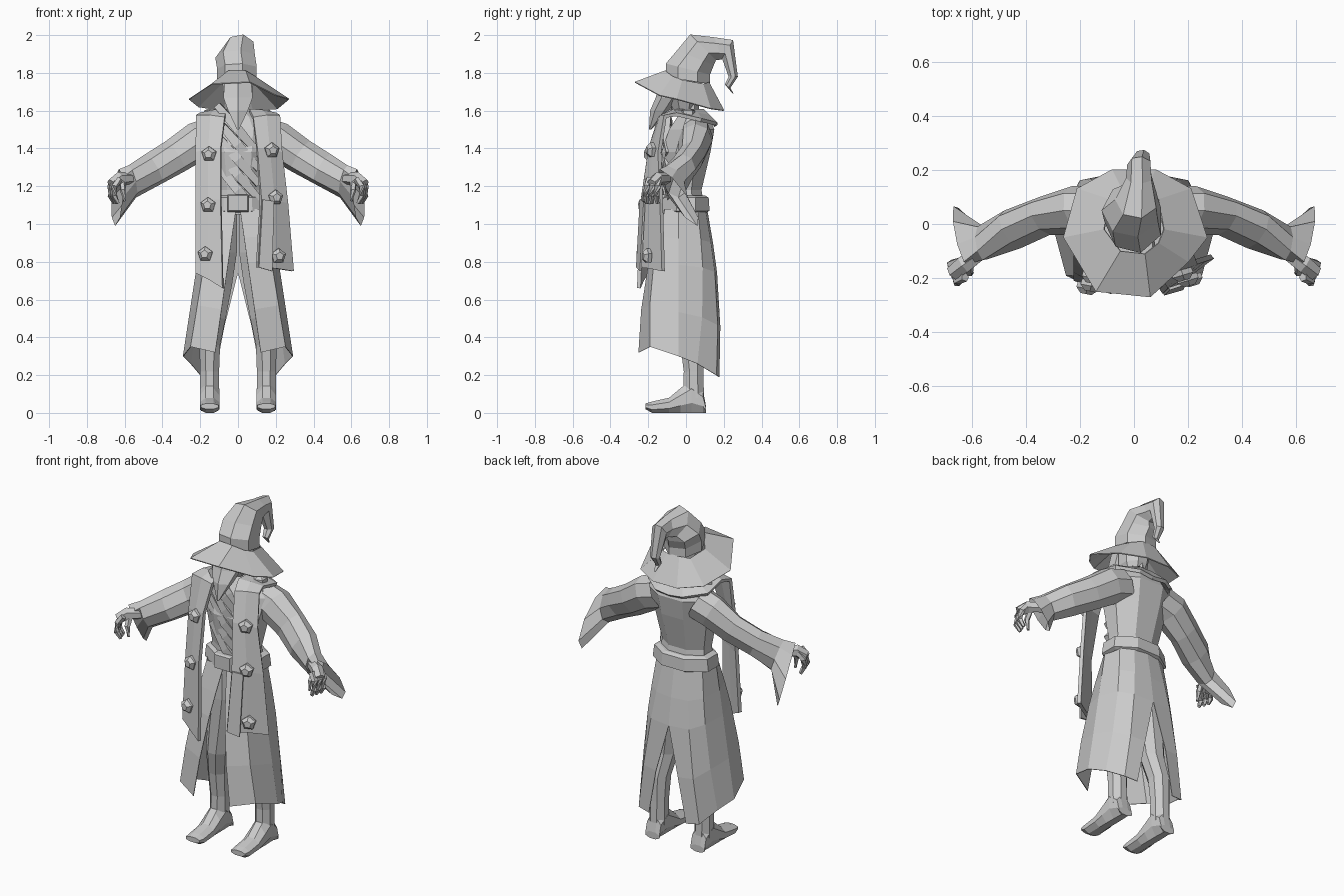
import bpy, bmesh, math
from mathutils import Vector

# Coordinates below are written in hundredths of a unit
UNIT = 0.01

default_cube = bpy.data.objects.get("Cube")
if default_cube:
    bpy.data.objects.remove(default_cube, do_unlink=True)

clay = bpy.data.materials.new("plain_grey")
clay.use_nodes = True
GREY = (.6, .6, .6, 1)
clay.diffuse_color = GREY
clay.node_tree.nodes["Principled BSDF"].inputs["Base Color"].default_value = GREY


def finish(name, bm, mirror=False, thick=0):
    """Turn a bmesh into a flat shaded object, optionally mirrored or thickened."""
    bmesh.ops.remove_doubles(bm, verts=bm.verts, dist=0.01)
    bmesh.ops.recalc_face_normals(bm, faces=bm.faces)
    bmesh.ops.scale(bm, vec=Vector((UNIT, UNIT, UNIT)), verts=bm.verts)
    mesh = bpy.data.meshes.new(name)
    bm.to_mesh(mesh)
    bm.free()
    mesh.materials.append(clay)
    obj = bpy.data.objects.new(name, mesh)
    bpy.context.collection.objects.link(obj)
    if thick:
        solid = obj.modifiers.new("thickness", 'SOLIDIFY')
        solid.thickness = thick * UNIT
        solid.offset = 0
    if mirror:
        obj.modifiers.new("mirror", 'MIRROR')
    return obj


def loft(name, rows, closed=True, caps=True, **options):
    """Skin a list of equally long point rows."""
    bm = bmesh.new()
    grid = [[bm.verts.new(point) for point in row] for row in rows]
    count = len(rows[0])
    for low, high in zip(grid, grid[1:]):
        for i in range(count if closed else count - 1):
            j = (i + 1) % count
            bm.faces.new((low[i], low[j], high[j], high[i]))
    if caps and closed:
        bm.faces.new(grid[0])
        bm.faces.new(grid[-1])
    return finish(name, bm, **options)


def ring(center, side, depth, sides=8, turn=0.5):
    """Ellipse of points spanned by two half-axis vectors."""
    center, side, depth = Vector(center), Vector(side), Vector(depth)
    angles = [math.tau * (i + turn) / sides for i in range(sides)]
    return [center + side * math.cos(a) + depth * math.sin(a) for a in angles]


def level(x, y, z, wide, deep, sides=8, tilt=0):
    return ring((x, y, z), (wide, 0, 0), (0, deep, tilt), sides)


def tube(name, path, radii, sides=5, **options):
    """Tapered tube along a short path."""
    path = [Vector(p) for p in path]
    rows = []
    for i, point in enumerate(path):
        along = path[min(i + 1, len(path) - 1)] - path[max(i - 1, 0)]
        turn = along.to_track_quat('Z', 'Y')
        rows.append(ring(point, turn @ Vector((radii[i], 0, 0)),
                         turn @ Vector((0, radii[i], 0)), sides))
    return loft(name, rows, **options)


# Torso, neck and head
loft("torso", [
    level(0, 0, 105, 17, 11), level(0, -1, 118, 15, 10),
    level(0, 0, 138, 19, 14), level(0, 3, 150, 21, 13),
    level(0, 4, 157, 15, 9), level(0, 3, 160, 6, 5)])
loft("neck", [level(0, 2, z, 5, 5, 6) for z in (156, 168)])
loft("head", [
    level(0, -1, 160, 5, 6), level(0, -1, 166, 8, 9),
    level(0, 0, 176, 9, 9), level(0, 1, 182, 6, 6)])

# Pointed beard
loft("beard", [
    ring(c, (wide, 0, 0), (0, deep, 0), 6, 0.5)
    for c, wide, deep in (
        ((0, -8, 176), 8, 6), ((0, -10, 167), 9, 6),
        ((0, -14, 160), 6, 5), ((0, -19, 150), .6, .6))])

# Hat brim
band = [(4, -11, 181), (-5, -10, 181), (-11, -2, 176), (-9, 9, 174), (-4, 12, 175),
        (4, 12, 175), (9, 9, 174), (11, -2, 176), (9, -7, 178)]
edge = [(6, -27, 175), (-14, -25, 174), (-26, -5, 166), (-21, 13, 162), (-8, 20, 160),
        (8, 20, 160), (21, 13, 161), (27, -5, 166), (20, -14, 168)]
loft("hat_brim", [edge, band], caps=False, thick=.6)

# Hat crown bending back into a drooping tail
loft("hat_crown", [
    level(0, 1, 176, 11, 12, 7, -2), level(0, 1, 182, 11, 12, 7, -3),
    level(-1, 5, 188, 11, 10, 7, -4), level(1, 9, 193.5, 8, 7, 7, -7),
    level(2, 17, 193, 5, 2, 7, -6), level(2, 22, 192.5, 4.5, -3, 7, -5),
    level(3, 25, 178, 3, -2.5, 7, 0), level(3, 22, 173, 2, -1.5, 7, 1),
    level(3, 25, 169, .3, -.3, 7, 0)])

# Belt and buckle
loft("belt", [level(0, 0, z, wide, deep) for z, wide, deep in (
    (106, 18, 11.5), (107, 20, 13.5), (114, 19, 13), (115, 16, 11))])
loft("belt_buckle", [
    ring((0, y, 111), (size, 0, 0), (0, 0, size * .8), 4)
    for y, size in ((-9, 8), (-14, 8), (-15, 7))])

# Wrapped tunic folds running diagonally over the chest
for k in range(5):
    z = 118 + 8 * k
    y = -10 if z > 128 else -9
    tube("tunic_fold", [(-11, y + 1, z + 13), (0, y - 1, z), (11, y + 1, z - 13)],
         [2.5, 3.6, 2.5], 4)

# Coat skirt, split at the front and slit at the back
waist = [(1, -12, 108), (13, -11, 108), (17, -4, 108), (15, 6, 108), (8, 10, 108), (0, 11, 108)]
hem = [(12, -25, 32), (25, -19, 35), (29, -4, 30), (25, 6, 26), (20, 16, 20), (12, 17.5, 19)]
rows = []
for drop in (0, .2, .38, .7, 1):
    row = []
    for top, low in zip(waist, hem):
        point = Vector(top).lerp(Vector(low), drop)
        point.y += math.copysign(3, point.y + 4) * math.sin(drop * math.pi) * (abs(point.y + 4) > 8)
        row.append(point)
    row[-1].x = max(0, drop - .38) ** .8 * 18
    rows.append(row)
loft("coat_skirt", rows, closed=False, mirror=True, thick=.4)

# Legs and boots
loft("leg", [
    level(8, 0, 108, 8, 9), level(8, 0, 85, 8, 9), level(10.5, 0, 68, 8, 8),
    level(13, 0, 50, 7, 7), level(15, 3, 36, 6, 6.5), level(15, 4, 22, 5.4, 5.6),
    level(15, 4, 8, 5.4, 6)], mirror=True)
loft("boot", [
    ring((15, y, low + tall / 2), (wide, 0, 0), (0, 0, tall * .54), 8)
    for y, low, tall, wide in ((-21.5, 2, 3, 5), (-18, 0, 6, 5.6), (-9, 0, 8, 5.6),
                               (-3, 0, 13, 5.6), (3, 0, 18, 5.6), (9, 0, 12, 5),
                               (10.5, 0, 4, 5))], mirror=True)

# Sleeves widening to hanging cuffs
loft("sleeve", [
    ring(c, side, up, 8, 0) for c, side, up in (
        ((12, 5, 147), (1, 9, 0), (5, 0, 9)), ((21, 5, 144), (2, 9, 0), (5, 0, 9)),
        ((33, 3, 136), (2, 7, 0), (5, 0, 8)), ((45, -2, 129), (3, 7, 0), (4, 0, 8)),
        ((56, -7, 122.5), (2, 6, 0), (2, -3, 8.5)), ((64, -4, 114), (3, 5, 0), (-1, -10, 15)))],
    caps=False, mirror=True)

# Hands with curled fingers
tube("palm", [(56, -10, 124), (63, -15, 124), (67, -18, 121)], [3, 3.6, 3], 6, mirror=True)
for k in range(3):
    x, y = 67.5 - k, -14 - 2.8 * k
    tube("finger", [(x - 3, y, 124), (x, y - 1, 120), (x, y - 2, 115), (x - 2, y - 1, 111)],
         [1.8, 1.9, 1.6, 1], 5, mirror=True)
tube("thumb", [(61, -15, 123), (61, -18, 118), (60, -18, 112)], [1.8, 1.6, .8], 5, mirror=True)

# Long stole over both shoulders: inner and outer edges from hem to nape
nape = [[(6, -8, 160), (20, -5, 158)], [(7, 5, 160), (20, 8, 155)],
        [(4, 9, 160), (9, 16, 153)], [(0, 10, 159), (0, 16, 152)]]
left = [[(10, -25, 77), (29, -12, 75)], [(12, -23, 113), (26, -13, 111)],
        [(10, -19, 140), (23, -14, 138)], [(8, -14, 156), (22, -11, 157)]]
right = [[(8, -25, 66), (22, -20, 74)], [(9, -23, 113), (22, -17, 111)],
         [(9, -19, 140), (22, -14, 138)], [(7, -14, 156), (22, -11, 157)]]
for name, front, sign in (("stole_left", left, 1), ("stole_right", right, -1)):
    strip = []
    for inner, outer in front + nape:
        a, b = Vector(inner), Vector(outer)
        middle = a.lerp(b, .5) + Vector((0, -.5, .5))
        strip.append([Vector((p.x * sign, p.y, p.z)) for p in (a, middle, b)])
    loft(name, strip, closed=False, thick=2)

# Folded strip on the left stole end
loft("stole_fold", [[(11, -26, 77), (18, -24, 75)], [(13, -24, 113), (19, -22, 112)]],
     closed=False, thick=1)

# Five sided studs on the stole
spots = [(-15, -18, 137), (-15.5, -21, 110), (-17, -22, 84),
         (17.5, -17, 139), (19.5, -19, 114), (21, -19, 83)]
for spot in spots:
    out = Vector((.3 if spot[0] > 0 else -.2, -1, 0)).normalized()
    across = Vector((-out.y, out.x, 0))
    loft("stud", [
        ring(Vector(spot) + out * step, across * size, Vector((0, 0, size)), 5, .25)
        for step, size in ((0, 4), (2, 4.2), (4, 2.2))])
for sign in (1, -1):
    loft("shoulder_stud", [level(14 * sign, 1, z, size, size, 5)
                           for z, size in ((157, 4), (160, 4), (161, 2))])
